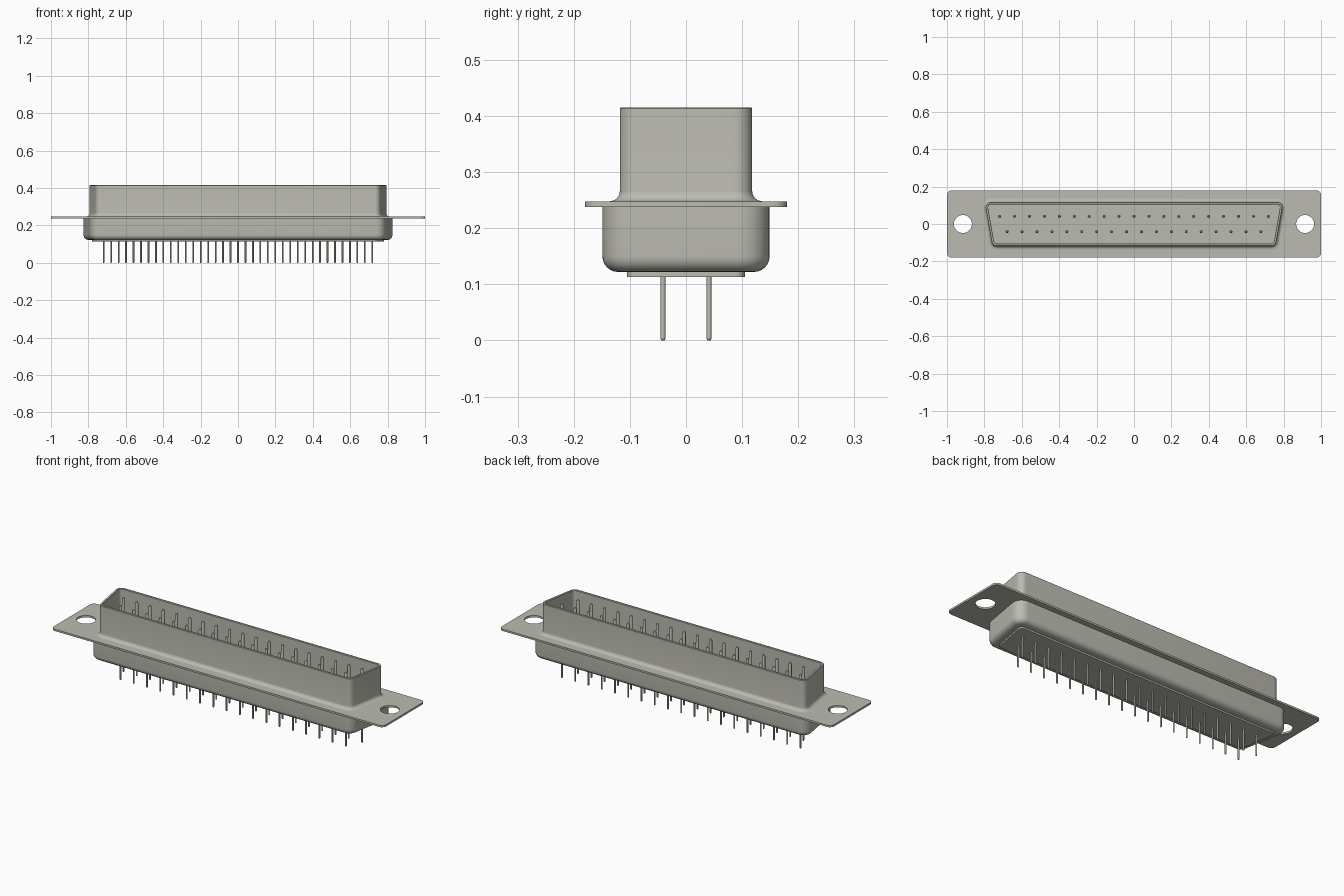
import bpy, bmesh, math
from math import sin, cos, tan, pi, radians

if "Cube" in bpy.data.objects:
    bpy.data.objects.remove(bpy.data.objects["Cube"], do_unlink=True)

metal = bpy.data.materials.new("warm grey metal")
metal.use_nodes = True
metal.diffuse_color = (0.50, 0.50, 0.44, 1)
metal.node_tree.nodes["Principled BSDF"].inputs["Base Color"].default_value = (0.50, 0.50, 0.44, 1)

SLANT = radians(10)


def finish(obj):
    """Assign the material and smooth the rounded areas."""
    obj.data.materials.clear()
    obj.data.materials.append(metal)
    bpy.ops.object.select_all(action='DESELECT')
    obj.select_set(True)
    bpy.context.view_layer.objects.active = obj
    bpy.ops.object.shade_smooth_by_angle(angle=radians(32))


def from_bmesh(name, bm):
    bmesh.ops.recalc_face_normals(bm, faces=bm.faces)
    mesh = bpy.data.meshes.new(name)
    bm.to_mesh(mesh)
    bm.free()
    obj = bpy.data.objects.new(name, mesh)
    bpy.context.collection.objects.link(obj)
    finish(obj)
    return obj


def d_outline(w, h, r, grow, steps=8):
    """Rounded D outline: mid half-width w, half-height h, corner radius r, offset by grow."""
    right = []
    for y, a0, a1 in ((r - h, -pi / 2, -SLANT), (h - r, -SLANT, pi / 2)):
        x = w + y * tan(SLANT) - r / cos(SLANT)
        for i in range(steps + 1):
            a = a0 + (a1 - a0) * i / steps
            right.append((x + (r + grow) * cos(a), y + (r + grow) * sin(a)))
    return right + [(-x, y) for x, y in reversed(right)]


def loft(bm, rings, cap_start=False, cap_end=False):
    """Skin a list of equal-length point rings."""
    loops = [[bm.verts.new(p) for p in ring] for ring in rings]
    n = len(loops[0])
    for a, b in zip(loops, loops[1:]):
        for i in range(n):
            j = (i + 1) % n
            bm.faces.new((a[i], a[j], b[j], b[i]))
    if cap_start:
        bm.faces.new(loops[0][::-1])
    if cap_end:
        bm.faces.new(loops[-1])


def d_part(name, w, h, r, profile, **caps):
    """Profile is a list of (offset, height) pairs swept round the D outline."""
    bm = bmesh.new()
    loft(bm, [[(x, y, z) for x, y in d_outline(w, h, r, d)] for d, z in profile], **caps)
    return from_bmesh(name, bm)


def arc(cx, cz, r, a0, a1, n=6):
    return [(cx + r * cos(radians(a0 + (a1 - a0) * i / n)),
             cz + r * sin(radians(a0 + (a1 - a0) * i / n))) for i in range(n + 1)]


# Upper shell with flared foot and thin open rim
SHELL = (0.778, 0.118, 0.030)
foot = arc(0.018, 0.266, 0.018, 270, 180)
d_part("upper_shell", *SHELL,
       [(0.018, 0.244)] + foot +
       [(0, 0.413), (-0.002, 0.415), (-0.011, 0.415), (-0.013, 0.413), (-0.013, 0.242)])

# Lower shell with rounded bottom edge
d_part("lower_shell", 0.809, 0.149, 0.050,
       [(0, 0.241)] + arc(-0.028, 0.150, 0.028, 0, -90), cap_end=True)

# Insulator block: floor of the socket and the plate under the body
d_part("insulator", *SHELL, [(-0.0132, 0.113), (-0.0132, 0.250)],
       cap_start=True, cap_end=True)

# Mounting flange: rounded rectangle with two screw holes
curve = bpy.data.curves.new("mounting_flange", 'CURVE')
curve.dimensions = '2D'
curve.fill_mode = 'BOTH'
curve.extrude = 0.005


def add_loop(points):
    s = curve.splines.new('POLY')
    s.points.add(len(points) - 1)
    for p, (x, y) in zip(s.points, points):
        p.co = (x, y, 0, 1)
    s.use_cyclic_u = True


R = 0.025
add_loop([p for k, (sx, sy) in enumerate(((1, 1), (-1, 1), (-1, -1), (1, -1)))
          for p in arc(sx * (1 - R), sy * (0.18 - R), R, 90 * k, 90 * k + 90)])
for side in (-1, 1):
    add_loop(arc(side * 0.915, 0, 0.048, 0, 360, 40)[:-1])
flange = bpy.data.objects.new("mounting_flange", curve)
bpy.context.collection.objects.link(flange)
flange.location.z = 0.243
bpy.ops.object.select_all(action='DESELECT')
flange.select_set(True)
bpy.context.view_layer.objects.active = flange
bpy.ops.object.convert(target='MESH')
finish(bpy.context.view_layer.objects.active)

# Contact pins: thin tail below, thicker contact with rounded tip above
PIN = [(0.0025, 0), (0.0045, 0.003), (0.0045, 0.20), (0.008, 0.20),
       (0.008, 0.396), (0.0065, 0.402), (0.003, 0.405)]
SIDES = 12
for name, count, y in (("back_pin_row", 19, 0.041), ("front_pin_row", 18, -0.041)):
    bm = bmesh.new()
    for i in range(count):
        x = (i - (count - 1) / 2) * 0.0798
        loft(bm, [[(x + r * cos(2 * pi * k / SIDES), y + r * sin(2 * pi * k / SIDES), z)
                   for k in range(SIDES)] for r, z in PIN], cap_start=True, cap_end=True)
    from_bmesh(name, bm)
